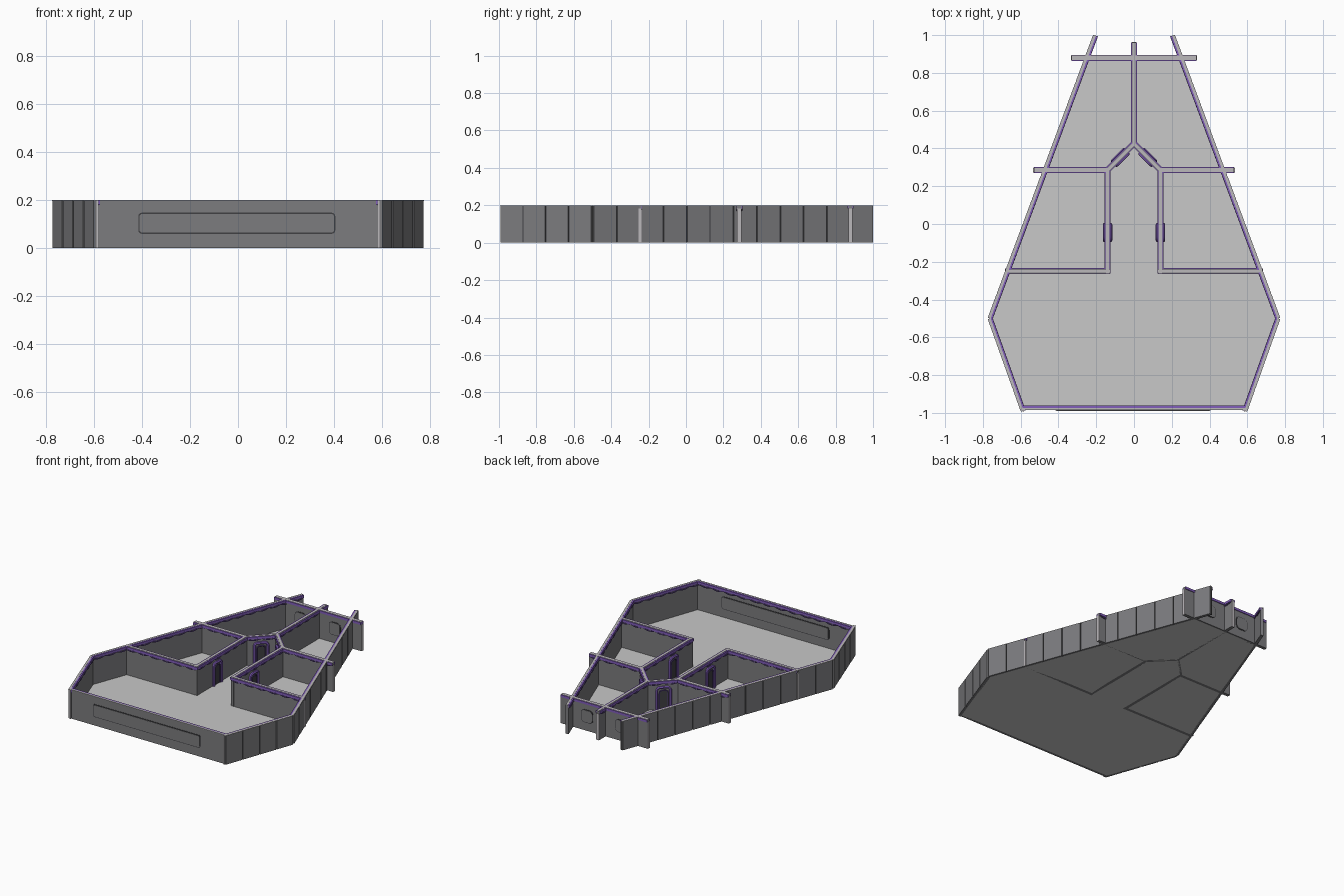
import bpy, bmesh, math
from mathutils import Vector

if "Cube" in bpy.data.objects:
    bpy.data.objects.remove(bpy.data.objects["Cube"], do_unlink=True)


def material(name, rgb):
    m = bpy.data.materials.new(name)
    m.use_nodes = True
    m.diffuse_color = (*rgb, 1)
    m.node_tree.nodes["Principled BSDF"].inputs["Base Color"].default_value = (*rgb, 1)
    return m


WALL = material("wall grey", (0.2, 0.2, 0.21))
FLOOR = material("floor light grey", (0.58, 0.58, 0.58))
CAP = material("cap pale grey", (0.5, 0.48, 0.5))
PURPLE = material("trim purple", (0.22, 0.11, 0.5))
DEEP = material("cable deep purple", (0.08, 0.045, 0.18))
SEAM = material("seam dark grey", (0.05, 0.05, 0.055))
H = 0.2


def finish(name, bm, mat):
    bmesh.ops.recalc_face_normals(bm, faces=bm.faces)
    me = bpy.data.meshes.new(name)
    bm.to_mesh(me)
    bm.free()
    me.materials.append(mat)
    ob = bpy.data.objects.new(name, me)
    bpy.context.collection.objects.link(ob)
    return ob


def prism(bm, base, shift):
    """Extrude a polygon of 3D points along a vector."""
    face = bm.faces.new([bm.verts.new(p) for p in base])
    new = bmesh.ops.extrude_face_region(bm, geom=[face])["geom"]
    bmesh.ops.translate(bm, vec=shift, verts=[v for v in new if isinstance(v, bmesh.types.BMVert)])


def frame(a, b):
    """Start, unit direction and right-hand normal of a plan segment."""
    a, b = Vector((*a, 0)), Vector((*b, 0))
    d = (b - a).normalized()
    return a, d, Vector((d.y, -d.x, 0)), (b - a).length


def bars(name, segments, o0, o1, z0, z1, mat, sides=(1, -1)):
    """Boxes along plan segments, between two sideways offsets and two heights."""
    bm = bmesh.new()
    for s in sides:
        for p, q in segments:
            a, d, n, length = frame(p, q)
            pts = [a + n * o0, a + n * o1, a + n * o1 + d * length, a + n * o0 + d * length]
            prism(bm, [(v.x * s, v.y, z0) for v in pts], (0, 0, z1 - z0))
    return finish(name, bm, mat)


def tubes(name, paths, radius, mat):
    """Round tubes through lists of points, mirrored left to right."""
    cu = bpy.data.curves.new(name, "CURVE")
    cu.dimensions = "3D"
    cu.bevel_depth, cu.bevel_resolution, cu.use_fill_caps = radius, 1, True
    for s in (1, -1):
        for path in paths:
            sp = cu.splines.new("POLY")
            sp.points.add(len(path) - 1)
            for pt, v in zip(sp.points, path):
                pt.co = (v[0] * s, v[1], v[2], 1)
    cu.materials.append(mat)
    ob = bpy.data.objects.new(name, cu)
    bpy.context.collection.objects.link(ob)
    bpy.ops.object.select_all(action="DESELECT")
    ob.select_set(True)
    bpy.context.view_layer.objects.active = ob
    bpy.ops.object.convert(target="MESH")
    bpy.ops.object.shade_smooth_by_angle()


def window(name, x, y, z, w, h, r, depth, mat):
    """Rounded plate passing through a wall that runs along x."""
    bm = bmesh.new()
    pts = []
    for i, (sx, sz) in enumerate(((1, 1), (-1, 1), (-1, -1), (1, -1))):
        for k in range(5):
            t = math.radians(90 * i + 22.5 * k)
            pts.append((x + sx * (w / 2 - r) + r * math.cos(t), y - depth / 2,
                        z + sz * (h / 2 - r) + r * math.sin(t)))
    prism(bm, pts, (0, depth, 0))
    finish(name, bm, mat)


# Plan points for the left half
corner, knee, tail = (0.588, -0.99), (0.763, -0.5), (0.205, 0.998)
sides = [(corner, knee), (knee, tail)]
front = [((-0.59, -0.975), (0.59, -0.975))]
back = [((-0.33, 0.88), (0.33, 0.88))]
spine = [((0, 0.42), (0, 0.96))]
cross = [((0.14, 0.285), (0.53, 0.285))]
diagonal = [((0, 0.425), (0.14, 0.285))]
rooms = [((0.14, -0.262), (0.14, 0.29)), ((0.128, -0.25), (0.68, -0.25))]

# Floor
bm = bmesh.new()
half = [(0.588, -0.975), (0.76, -0.5), (0.245, 0.88)]
prism(bm, [(x, y, 0) for x, y in half] + [(-x, y, 0) for x, y in half[::-1]], (0, 0, 0.003))
finish("floor", bm, FLOOR)

# Side walls: core, outer panels, dark seams between panels
panels, seams = [], []
for (p, q), count in zip(sides, (4, 12)):
    a, d, n, length = frame(p, q)
    step = length / count
    for i in range(count):
        s, e = a + d * (i * step + 0.004), a + d * ((i + 1) * step - 0.004)
        panels.append((s.xy, e.xy))
        if i:
            seams.append(((s - d * 0.008).xy, s.xy))
bars("side_wall", sides, -0.008, 0.005, 0, 0.198, WALL)
bars("side_panel", panels, 0.005, 0.012, 0, 0.198, WALL)
bars("panel_seam", seams, 0.005, 0.006, 0, 0.198, SEAM)
bars("side_cap", sides, -0.004, 0.011, 0.196, H, CAP)
bars("side_trim", sides, -0.014, -0.004, 0.184, 0.199, PURPLE)

# Front wall with long window
bars("front_wall", front, -0.008, 0.01, 0, 0.198, WALL, (1,))
bars("front_cap", front, -0.002, 0.01, 0.196, H, CAP, (1,))
bars("front_trim", front, -0.014, -0.002, 0.184, 0.199, PURPLE, (1,))
window("front_window_rim", -0.005, -0.976, 0.103, 0.82, 0.088, 0.015, 0.022, SEAM)
window("front_window", -0.005, -0.976, 0.103, 0.81, 0.078, 0.012, 0.026, WALL)

# Inner walls, caps and trims
for name, segs, mirror, cap in (("back_wall", back, (1,), 0.011), ("spine_wall", spine, (1,), 0.007),
                                ("cross_wall", cross, (1, -1), 0.011),
                                ("diagonal_wall", diagonal, (1, -1), 0.007),
                                ("room_wall", rooms, (1, -1), 0.007)):
    bars(name, segs, -0.011, 0.011, 0, 0.198, WALL, mirror)
    bars(name + "_trim", segs, -0.016, 0.016, 0.182, 0.198, PURPLE, mirror)
    bars(name + "_cap", segs, -cap, cap, 0.197, H, CAP, mirror)

# Back windows
for s in (1, -1):
    window("back_window_rim", 0.13 * s, 0.88, 0.1, 0.09, 0.09, 0.025, 0.026, SEAM)
    window("back_window", 0.13 * s, 0.88, 0.1, 0.08, 0.08, 0.02, 0.03, WALL)

# Pale posts on exposed wall ends and front corners
ends = [((0.53, 0.285), (0.534, 0.285)), ((0.33, 0.88), (0.334, 0.88)), ((0.68, -0.25), (0.684, -0.25))]
bars("end_post", ends, -0.011, 0.011, 0, 0.182, CAP)
bars("spine_end_post", [((0, 0.96), (0, 0.964))], -0.011, 0.011, 0, 0.182, CAP, (1,))
bars("corner_post", [((0.582, -0.987), (0.59, -0.987))], -0.005, 0.005, 0, H, CAP)

# Cables hanging in swags under the inner trims
swags = []
for (p, q), offsets in [(s, (-0.011,)) for s in sides] + [(((0, -0.975), (0.58, -0.975)), (-0.011,))] + \
        [(s, (-0.012, 0.012)) for s in rooms + cross + diagonal + spine]:
    a, d, n, length = frame(p, q)
    loops = max(1, round(length / 0.09))
    for o in offsets:
        path = []
        for i in range(loops * 6 + 1):
            v = a + d * (length * i / (loops * 6)) + n * o
            path.append((v.x, v.y, 0.183 - 0.01 * abs(math.sin(math.pi * i / 6))))
        swags.append(path)
tubes("swag_cable", swags, 0.004, DEEP)

# Arched doors on both faces of the room and diagonal walls
outer, inner, leaves = [], [], []
for center, along in (((0.14, -0.045), (0, 1)), ((0.073, 0.352), (0.707, -0.707))):
    c, d = Vector((*center, 0)), Vector((*along, 0))
    n = Vector((d.y, -d.x, 0))
    for o in (-0.016, 0.016):
        for group, w, top in ((outer, 0.043, 0.155), (inner, 0.028, 0.135)):
            arch = [(-w, 0.003)]
            for cx, start in ((-w + 0.02, 180), (w - 0.02, 90)):
                for k in range(5):
                    t = math.radians(start - 22.5 * k)
                    arch.append((cx + 0.02 * math.cos(t), top - 0.02 + 0.02 * math.sin(t)))
            arch.append((w, 0.003))
            group.append([tuple(c + d * u + n * o + Vector((0, 0, z))) for u, z in arch])
    leaves.append(((c - d * 0.028).xy, (c + d * 0.028).xy))
tubes("door_frame", outer, 0.009, PURPLE)
tubes("door_inner_frame", inner, 0.004, DEEP)
bars("door_leaf", leaves, -0.014, 0.014, 0.003, 0.13, SEAM)
